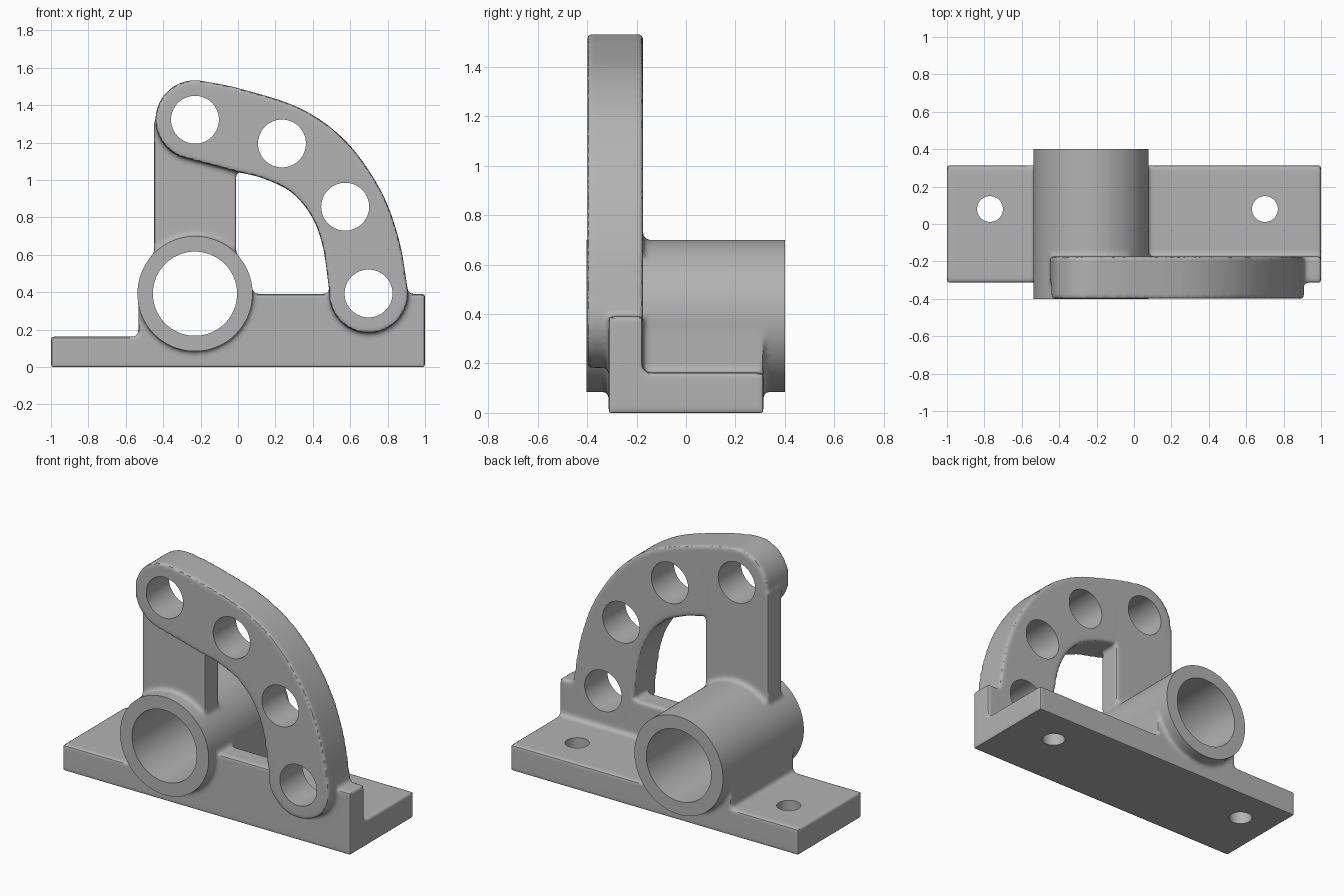
import bpy, bmesh, math
from mathutils import Matrix, Vector

if "Cube" in bpy.data.objects:
    bpy.data.objects.remove(bpy.data.objects["Cube"])

BOSS = (-0.23, 0.392)                       # boss axis in x, z
ARM_HOLES = [(-0.23, 1.322), (0.235, 1.195), (0.573, 0.857), (0.698, 0.393)]


def box(bm, x0, x1, y0, y1, z0, z1):
    m = Matrix.Translation(((x0 + x1) / 2, (y0 + y1) / 2, (z0 + z1) / 2))
    bmesh.ops.create_cube(bm, size=1, matrix=m @ Matrix.Diagonal((x1 - x0, y1 - y0, z1 - z0, 1)))


def cyl(bm, center, r, length, along_y=True):
    m = Matrix.Translation(center)
    if along_y:
        m = m @ Matrix.Rotation(math.pi / 2, 4, 'X')
    bmesh.ops.create_cone(bm, cap_ends=True, segments=96, radius1=r, radius2=r, depth=length, matrix=m)


def cyl_y(bm, c, r, y0, y1):
    cyl(bm, (c[0], (y0 + y1) / 2, c[1]), r, y1 - y0)


def arc(c, r, a0, a1, n=32):
    angles = [math.radians(a0 + (a1 - a0) * i / n) for i in range(n + 1)]
    return [Vector((c[0] + r * math.cos(a), c[1] + r * math.sin(a))) for a in angles]


def spline(pts, n=8):
    # smooth curve between the given points, without its two ends
    p = [Vector(q) for q in pts]
    p = [2 * p[0] - p[1]] + p + [2 * p[-1] - p[-2]]
    out = []
    for i in range(1, len(p) - 2):
        a, b, c, d = p[i - 1:i + 3]
        for k in range(n):
            t = k / n
            out.append(0.5 * (2 * b + (c - a) * t + (2 * a - 5 * b + 4 * c - d) * t * t
                              + (3 * b - a - 3 * c + d) * t ** 3))
    return out[1:]


def make_object(name, bm):
    bmesh.ops.recalc_face_normals(bm, faces=bm.faces[:])
    me = bpy.data.meshes.new(name)
    bm.to_mesh(me)
    bm.free()
    ob = bpy.data.objects.new(name, me)
    bpy.context.collection.objects.link(ob)
    return ob


# Solid body: base plate, boss support, low wall, column, boss
bm = bmesh.new()
box(bm, -1, 1, -0.313, 0.313, 0, 0.163)
box(bm, BOSS[0] - 0.303, BOSS[0] + 0.303, -0.313, 0.313, 0.05, 0.392)
box(bm, -0.4, 1, -0.313, -0.174, 0.04, 0.391)
box(bm, -0.449, -0.01, -0.313, -0.174, 0.3, 1.31)
cyl_y(bm, BOSS, 0.308, -0.45, 0.45)

# Curved arm carrying the row of holes
top, low = ARM_HOLES[0], ARM_HOLES[-1]
head, foot = arc(top, 0.211, 255, 79), arc(low, 0.211, 5, -185)
outer = spline([head[-1], (0.01, 1.488), (0.33, 1.384), (0.57, 1.214),
                (0.757, 0.955), (0.858, 0.69), foot[0]])
inner = spline([foot[-1], (0.452, 0.65), (0.388, 0.815), (0.28, 0.938),
                (0.13, 1.01), (0, 1.043), head[0]])
outline = head + outer + foot + inner
face = bm.faces.new([bm.verts.new((p.x, -0.399, p.y)) for p in outline])
ext = bmesh.ops.extrude_face_region(bm, geom=[face])
bmesh.ops.translate(bm, vec=(0, 0.225, 0),
                    verts=[v for v in ext['geom'] if isinstance(v, bmesh.types.BMVert)])
body = make_object("bearing_bracket", bm)

# Trim blocks giving the boss crisp ends
bm = bmesh.new()
box(bm, -1.5, 1.5, 0.401, 0.7, -0.5, 2)
box(bm, -1.5, 1.5, -0.7, -0.402, -0.5, 2)
trim = make_object("boss_trim", bm)

# Hole cutters: bore, arm holes, bolt holes
bm = bmesh.new()
cyl_y(bm, BOSS, 0.225, -0.5, 0.5)
for c in ARM_HOLES:
    cyl_y(bm, c, 0.128, -0.5, -0.1)
for x in (-0.77, 0.70):
    cyl(bm, (x, 0.08, 0.08), 0.069, 0.4, along_y=False)
holes = make_object("hole_cutters", bm)

# Blend the parts into one filleted casting, then cut
remesh = body.modifiers.new("blend", 'REMESH')
remesh.mode = 'VOXEL'
remesh.voxel_size = 0.012
soften = body.modifiers.new("fillet", 'SMOOTH')
soften.factor = 0.5
soften.iterations = 6
for cutter in (trim, holes):
    cutter.hide_render = True
    cut = body.modifiers.new("cut", 'BOOLEAN')
    cut.operation = 'DIFFERENCE'
    cut.solver = 'EXACT'
    cut.object = cutter

graph = bpy.context.evaluated_depsgraph_get()
final = bpy.data.meshes.new_from_object(body.evaluated_get(graph))
body.modifiers.clear()
body.data = final
for cutter in (trim, holes):
    bpy.data.objects.remove(cutter)

# Grey cast metal
grey = bpy.data.materials.new("grey_metal")
grey.diffuse_color = (0.45, 0.45, 0.45, 1)
grey.use_nodes = True
grey.node_tree.nodes["Principled BSDF"].inputs["Base Color"].default_value = grey.diffuse_color
final.materials.clear()
final.materials.append(grey)

bpy.context.view_layer.objects.active = body
body.select_set(True)
bpy.ops.object.shade_smooth_by_angle(angle=math.radians(40))
